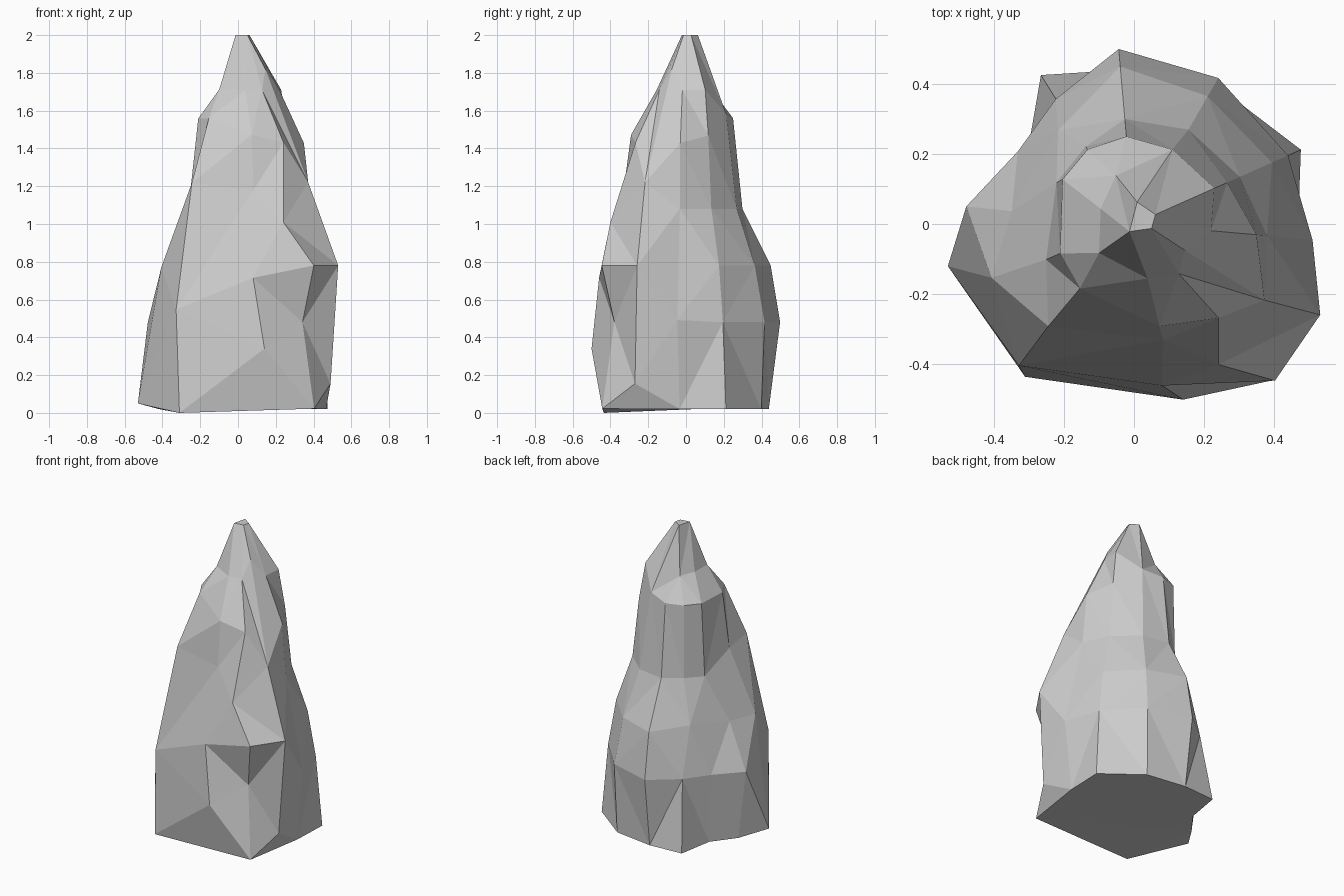
import bpy, bmesh
from math import cos, sin, radians

if "Cube" in bpy.data.objects:
    bpy.data.objects.remove(bpy.data.objects["Cube"])

bm = bmesh.new()
# Directions of the main vertical ridges around the rock (degrees)
RIDGES = [-5, 24, 60, 95, 122, 148, 174, 202, 230, 284, 312, 334]


def section(z, *radii, tilt=0, toward=0):
    """Ring of corners at height z; radii in hundredths; one side may be raised or lowered."""
    return [bm.verts.new((r / 100 * cos(radians(a)), r / 100 * sin(radians(a)),
                          z + tilt * max(0, cos(radians(a - toward)))))
            for a, r in zip(RIDGES, radii)]


def loft(lower, upper):
    for i in range(len(lower)):
        bm.faces.new((lower[i - 1], lower[i], upper[i], upper[i - 1]))


# Foot, belly, shoulder, neck, head, crown and tip
foot = section(0.02, 47, 52, 46, 44, 50, 36, 42, 53, 53, 45, 60, 48)
belly = section(0.48, 51, 48, 48, 50, 42, 39, 48, 47, 53, 52, 51, 56)
shoulder = section(0.78, 45, 43, 42, 45, 36, 33, 35, 44, 47, 47, 60, 59)
neck = section(1.08, 38, 33, 31, 30, 26, 25, 23, 27, 38, 34, 47, 45,
               tilt=0.14, toward=240)
head = section(1.56, 35, 29, 25, 25, 25, 24, 20, 23, 24, 30, 36, 34,
               tilt=-0.14, toward=-25)
crown = section(1.71, 22, 25, 18, 15, 13, 11, 10, 11, 13, 16, 19, 16)
# The tip is a short ridge running towards the back right
tip = section(2, *[3 + 4 * max(0, cos(radians(a - 47))) - 2 * (95 < a < 210)
                   for a in RIDGES])
rings = [foot, belly, shoulder, neck, head, crown, tip]
for lower, upper in zip(rings, rings[1:]):
    loft(lower, upper)
bm.faces.new(foot[::-1])
bm.faces.new(tip)

# Jutting corners that break the rings
foot[7].co = (-0.53, -0.12, 0.05)
foot[8].co = (-0.31, -0.435, 0)
belly[9].co = (0.14, -0.5, 0.34)
belly[11].co = (0.49, -0.27, 0.155)
shoulder[9].co = (0.08, -0.46, 0.715)
neck[10].co = (0.24, -0.4, 1.01)
neck[11].co = (0.38, -0.23, 1.18)
crown[11].co = (0.145, -0.075, 1.82)
bmesh.ops.triangulate(bm, faces=bm.faces[:], quad_method='SHORT_EDGE')
bmesh.ops.recalc_face_normals(bm, faces=bm.faces[:])

mesh = bpy.data.meshes.new("rock_spire")
bm.to_mesh(mesh)
bm.free()
rock = bpy.data.objects.new("rock_spire", mesh)
bpy.context.collection.objects.link(rock)

# Merge the regular rings into larger irregular flat facets
facets = rock.modifiers.new("facets", 'DECIMATE')
facets.ratio = 0.75
